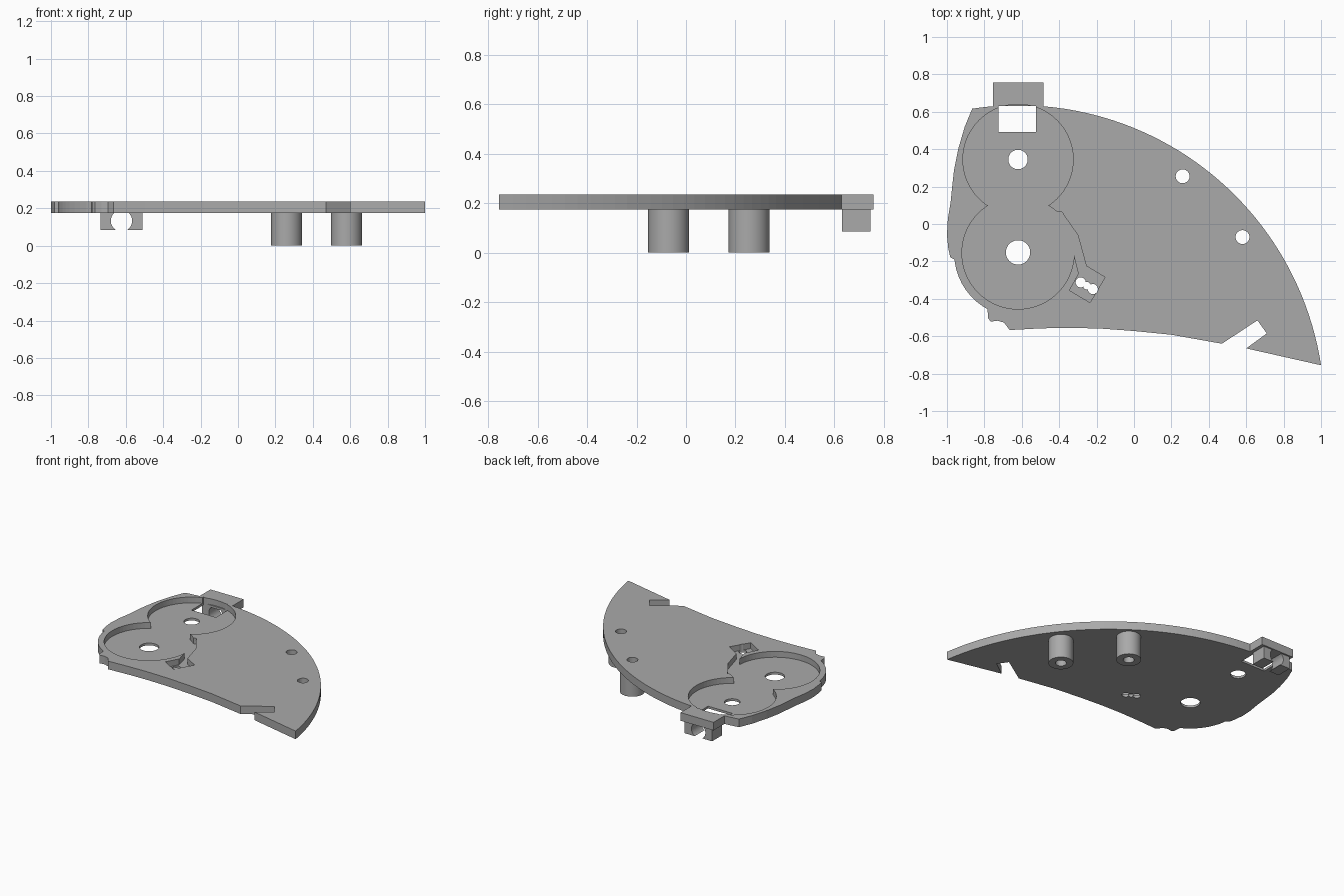
import bpy, bmesh
from math import sin, cos, pi, atan2, sqrt, radians
from mathutils import Matrix

cube = bpy.data.objects.get("Cube")
if cube:
    bpy.data.objects.remove(cube, do_unlink=True)

grey = bpy.data.materials.new("plain grey")
grey.use_nodes = True
colour = (0.4, 0.4, 0.4, 1)
grey.diffuse_color = colour
grey.node_tree.nodes["Principled BSDF"].inputs["Base Color"].default_value = colour

BOTTOM, TOP, FLOOR = 0.175, 0.235, 0.192


def prism(name, points, z0, z1):
    """Extrude a flat outline from z0 up to z1."""
    bm = bmesh.new()
    face = bm.faces.new([bm.verts.new((x, y, z0)) for x, y in points])
    out = bmesh.ops.extrude_face_region(bm, geom=[face])
    verts = [g for g in out["geom"] if isinstance(g, bmesh.types.BMVert)]
    bmesh.ops.translate(bm, verts=verts, vec=(0, 0, z1 - z0))
    bmesh.ops.recalc_face_normals(bm, faces=bm.faces)
    mesh = bpy.data.meshes.new(name)
    bm.to_mesh(mesh)
    bm.free()
    mesh.materials.append(grey)
    obj = bpy.data.objects.new(name, mesh)
    bpy.context.collection.objects.link(obj)
    return obj


def circle(x, y, r, n=48):
    return [(x + r * cos(2 * pi * i / n), y + r * sin(2 * pi * i / n)) for i in range(n)]


def box(x0, x1, y0, y1):
    return [(x0, y0), (x1, y0), (x1, y1), (x0, y1)]


def cut(target, cutters):
    """Subtract each cutter, bake the result and drop the cutters."""
    for c in cutters:
        c.hide_render = True
        mod = target.modifiers.new("cut", "BOOLEAN")
        mod.operation, mod.solver, mod.object = "DIFFERENCE", "EXACT", c
    bpy.context.view_layer.update()
    graph = bpy.context.evaluated_depsgraph_get()
    mesh = bpy.data.meshes.new_from_object(target.evaluated_get(graph))
    target.modifiers.clear()
    target.data = mesh
    for c in cutters:
        bpy.data.objects.remove(c, do_unlink=True)


# Large sweeping rear edge of the plate
CX, CY, R = -0.62, -1.004, 1.639


def sweep(x0, x1, n):
    a0, a1 = [atan2(sqrt(R * R - (x - CX) ** 2), x - CX) for x in (x0, x1)]
    return [(CX + R * cos(a0 + (a1 - a0) * i / n), CY + R * sin(a0 + (a1 - a0) * i / n))
            for i in range(n + 1)]


# Plate outline: rear edge with tab, left side, front edge with notch
outline = sweep(1, -0.485, 40) + [(-0.485, 0.757), (-0.755, 0.757)] + sweep(-0.755, -0.865, 3)
outline += [(-0.905, 0.52), (-0.94, 0.4), (-0.962, 0.29), (-0.972, 0.2), (-0.98, 0.12),
            (-0.995, 0.03), (-1, -0.06), (-0.993, -0.13), (-0.982, -0.178), (-0.96, -0.19)]
outline += [(-0.62 + 0.342 * cos(radians(a)), -0.155 + 0.342 * sin(radians(a)))
            for a in range(194, 240, 7)]
outline += [(-0.783, -0.455), (-0.78, -0.505), (-0.765, -0.522), (-0.73, -0.517),
            (-0.695, -0.527), (-0.665, -0.567), (-0.5, -0.558), (-0.35, -0.555),
            (-0.18, -0.559), (0, -0.572), (0.2, -0.592), (0.47, -0.64),
            (0.66, -0.515), (0.71, -0.585), (0.6, -0.665)]
plate = prism("plate", outline, BOTTOM, TOP)

# Recess for the two round wheels and the side channel
channel = [(-0.5, 0.05), (-0.455, 0.098), (-0.41, 0.065), (-0.385, 0.065), (-0.37, 0.04),
           (-0.3, -0.06), (-0.255, -0.225), (-0.155, -0.285), (-0.235, -0.42),
           (-0.345, -0.355), (-0.295, -0.265), (-0.32, -0.165), (-0.5, -0.165)]
cutters = [prism("recess_cutter", p, FLOOR, 0.3) for p in
           (circle(-0.62, 0.345, 0.295, 72), circle(-0.62, -0.155, 0.3, 72), channel)]

# Through holes and the rear window
POSTS = ((0.26, 0.255), (0.58, -0.07))
holes = [(-0.62, 0.345, 0.052), (-0.62, -0.152, 0.065), (-0.285, -0.312, 0.027),
         (-0.22, -0.348, 0.027), (-0.252, -0.33, 0.02)]
holes += [(x, y, 0.037) for x, y in POSTS]
cutters += [prism("hole_cutter", circle(*h), 0.1, 0.3) for h in holes]
cutters.append(prism("window_cutter", box(-0.725, -0.525, 0.492, 0.63), 0.1, 0.3))
cut(plate, cutters)

# Hollow posts under the plate
for name, (x, y) in zip(("left_rear_post", "left_front_post"), POSTS):
    post = prism(name, circle(x, y, 0.083), 0, BOTTOM)
    cut(post, [prism("bore_cutter", circle(x, y, 0.037), -0.1, 0.3)])
    bpy.ops.object.select_all(action="DESELECT")
    post.select_set(True)
    bpy.context.view_layer.objects.active = post
    bpy.ops.object.shade_smooth_by_angle(angle=radians(30))

# Snap clip under the rear tab, open at the bottom
clip = prism("rear_clip", box(-0.735, -0.51, 0.63, 0.745), 0.085, BOTTOM)
bore = prism("clip_cutter", circle(0, 0, 0.057), -0.3, 0.3)
bore.data.transform(Matrix.Translation((-0.623, 0.7, 0.133)) @ Matrix.Rotation(pi / 2, 4, "X"))
cut(clip, [bore])
